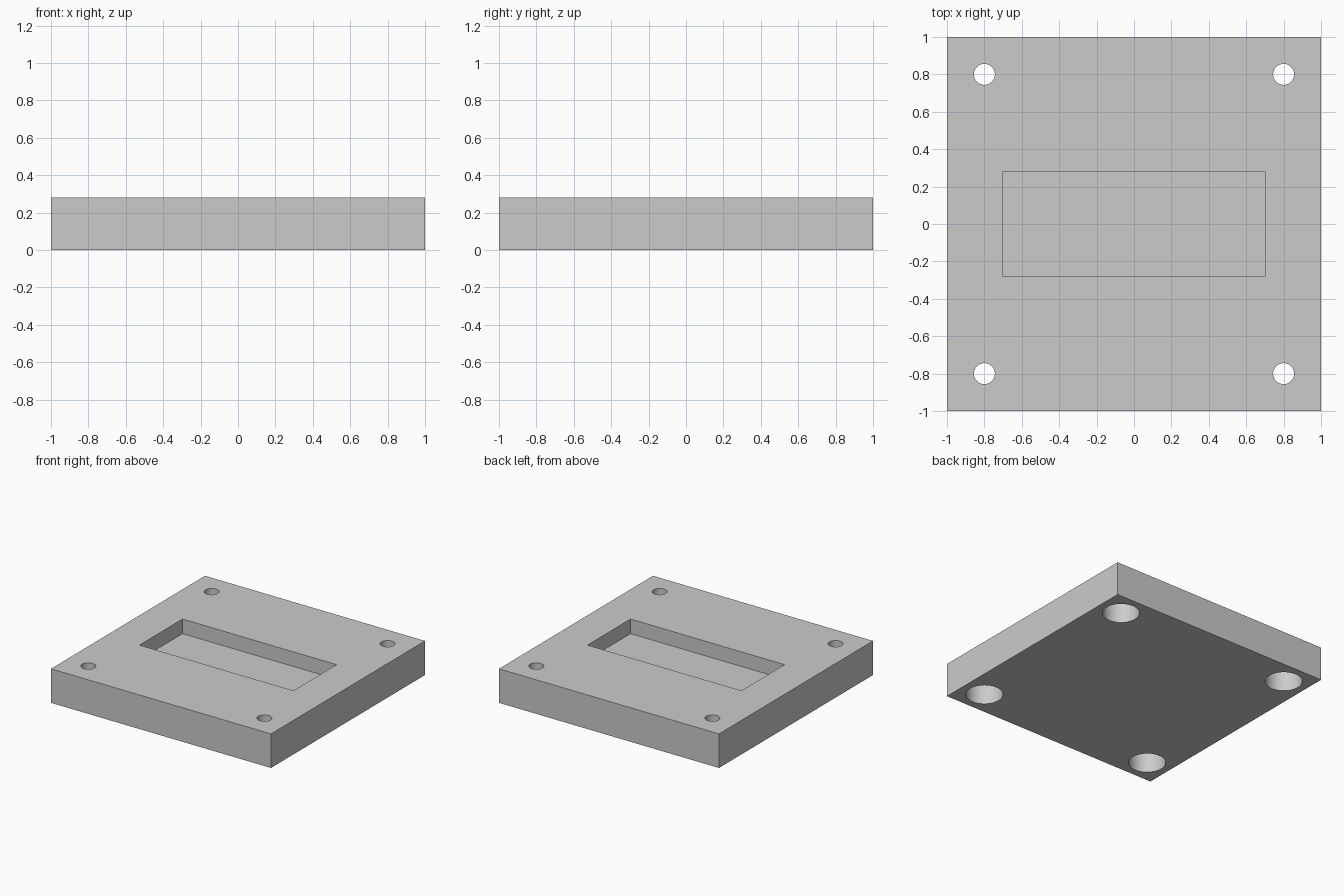
import bpy

# Remove the default cube
cube = bpy.data.objects.get("Cube")
if cube:
    bpy.data.objects.remove(cube, do_unlink=True)

THICKNESS = 0.28
POCKET_DEPTH = 0.12
BORE_RADIUS, COUNTERBORE_RADIUS = 0.056, 0.14
COUNTERBORE_DEPTH = 0.2
HOLE_OFFSET = 0.8
MARGIN = 0.1

# Single grey material
grey = bpy.data.materials.new("light grey")
grey.use_nodes = True
colour = (0.6, 0.6, 0.6, 1)
grey.diffuse_color = colour
grey.node_tree.nodes["Principled BSDF"].inputs["Base Color"].default_value = colour


def box(name, size, bottom):
    """Box centred on x and y, resting at the given height."""
    bpy.ops.mesh.primitive_cube_add(size=1, location=(0, 0, bottom + size[2] / 2))
    obj = bpy.context.object
    obj.name = name
    obj.scale = size
    bpy.ops.object.transform_apply(location=True, rotation=False, scale=True)
    obj.data.materials.append(grey)
    return obj


def cylinder(name, radius, x, y, bottom, top):
    bpy.ops.mesh.primitive_cylinder_add(
        vertices=64, radius=radius, depth=top - bottom,
        location=(x, y, (bottom + top) / 2))
    obj = bpy.context.object
    obj.name = name
    obj.data.materials.append(grey)
    return obj


def cut(target, cutter):
    """Subtract the cutter, apply the cut and discard the cutter."""
    cutter.hide_render = True
    mod = target.modifiers.new(cutter.name, "BOOLEAN")
    mod.operation = "DIFFERENCE"
    mod.solver = "EXACT"
    mod.object = cutter
    bpy.context.view_layer.objects.active = target
    bpy.ops.object.modifier_apply(modifier=mod.name)
    bpy.data.objects.remove(cutter, do_unlink=True)


# Square plate with a rectangular pocket in the top
plate = box("mounting_plate", (2, 2, THICKNESS), 0)
cut(plate, box("pocket_cutter", (1.4, 0.56, POCKET_DEPTH + MARGIN), THICKNESS - POCKET_DEPTH))

# Corner screw holes, counterbored from below
for x in (-HOLE_OFFSET, HOLE_OFFSET):
    for y in (-HOLE_OFFSET, HOLE_OFFSET):
        cut(plate, cylinder("counterbore_cutter", COUNTERBORE_RADIUS, x, y,
                            -MARGIN, COUNTERBORE_DEPTH))
        cut(plate, cylinder("bore_cutter", BORE_RADIUS, x, y,
                            COUNTERBORE_DEPTH - MARGIN, THICKNESS + MARGIN))

# Smooth hole walls, crisp edges
bpy.ops.object.select_all(action="DESELECT")
plate.select_set(True)
bpy.context.view_layer.objects.active = plate
bpy.ops.object.shade_smooth_by_angle(angle=0.5)
